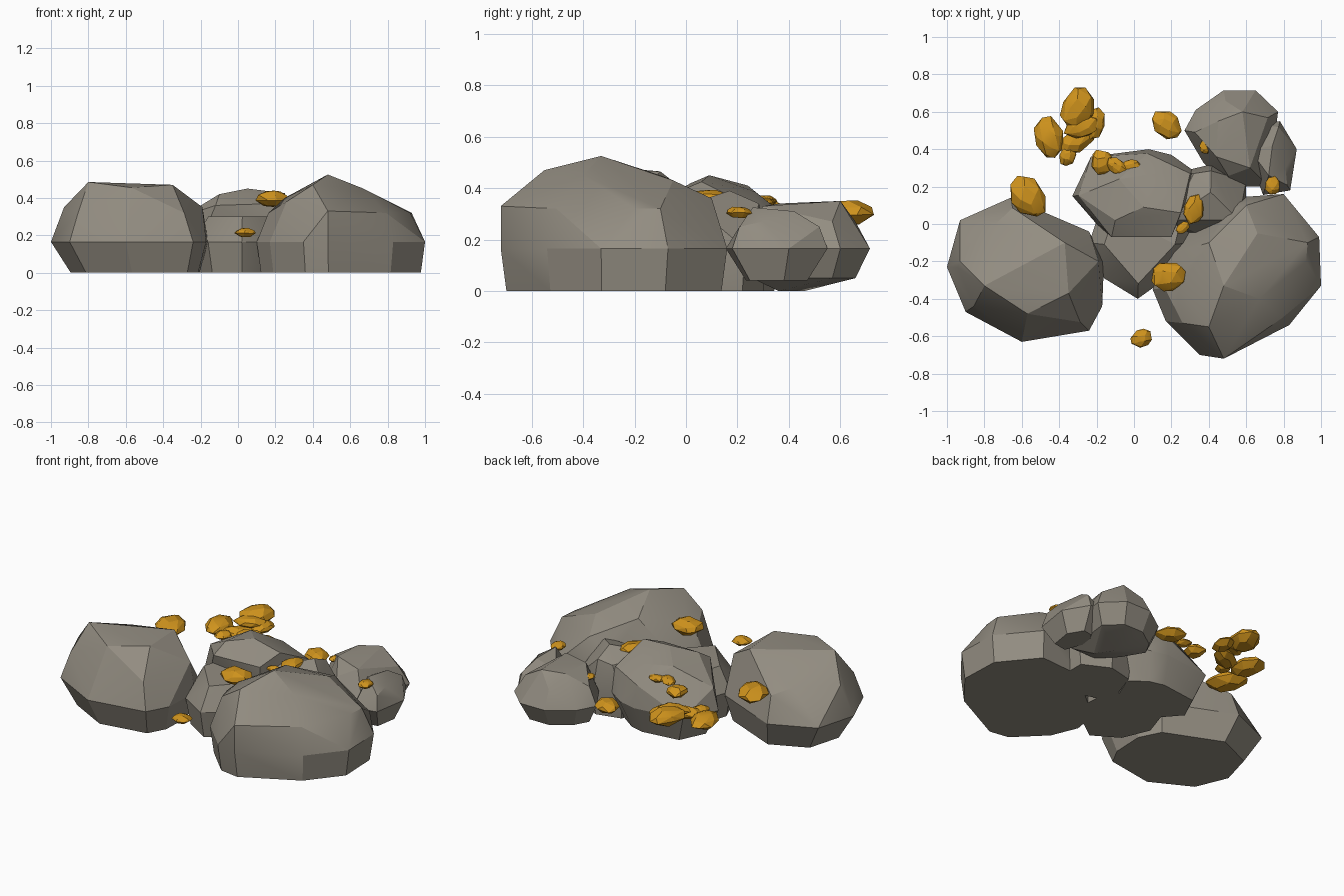
import bpy, bmesh, math, random
from mathutils import Matrix, Vector

if "Cube" in bpy.data.objects:
    bpy.data.objects.remove(bpy.data.objects["Cube"])

random.seed(4)


def material(name, rgb):
    m = bpy.data.materials.new(name)
    m.diffuse_color = (*rgb, 1)
    m.use_nodes = True
    m.node_tree.nodes["Principled BSDF"].inputs["Base Color"].default_value = m.diffuse_color
    return m


STONE = material("warm grey stone", (0.29, 0.265, 0.22))
GOLD = material("golden ore", (0.62, 0.29, 0.012))


def hull(name, points, mat, angle):
    """Faceted rock: convex hull of a point cloud."""
    bm = bmesh.new()
    for p in points:
        bm.verts.new(p)
    bmesh.ops.convex_hull(bm, input=bm.verts)
    loose = [v for v in bm.verts if not v.link_faces]
    bmesh.ops.delete(bm, geom=loose, context='VERTS')
    bmesh.ops.dissolve_limit(bm, angle_limit=math.radians(6), verts=bm.verts, edges=bm.edges)
    bmesh.ops.recalc_face_normals(bm, faces=bm.faces)
    me = bpy.data.meshes.new(name)
    bm.to_mesh(me)
    bm.free()
    me.materials.append(mat)
    ob = bpy.data.objects.new(name, me)
    bpy.context.collection.objects.link(ob)
    bpy.ops.object.select_all(action='DESELECT')
    ob.select_set(True)
    bpy.context.view_layer.objects.active = ob
    bpy.ops.object.shade_smooth_by_angle(angle=math.radians(angle))


def boulder(name, outline, crown, foot=.85, shoulder=.86, high=.32, low=0, shift=0):
    """Plan outline at mid height, shrunk to a foot and a shoulder, plus crown points.
    The shoulder ring keeps every other point, which gives larger facets."""
    xs, ys = zip(*outline)
    cx, cy = (min(xs) + max(xs)) / 2, (min(ys) + max(ys)) / 2
    pts = []
    for z, s, dx, step in ((low, foot, shift, 1), (.165, 1, 0, 1), (high, shoulder, 0, 2)):
        pts += [(cx + dx + (x - cx) * s, cy + (y - cy) * s, z) for x, y in outline[::step]]
    hull(name, pts + crown, STONE, 22)


# Left boulder, top sloping down to the back
boulder("left_boulder",
        [(-1, -.23), (-.93, .02), (-.66, .14), (-.24, -.04), (-.16, -.2),
         (-.17, -.44), (-.24, -.57), (-.6, -.63), (-.9, -.47)],
        [(-.8, -.33, .485), (-.57, -.48, .455), (-.35, -.37, .47), (-.37, -.1, .465),
         (-.74, .0, .36), (-.19, -.2, .35), (-.93, -.2, .35)], foot=.82, shift=.03)

# Right boulder, the tallest
boulder("right_boulder",
        [(.1, -.35), (.17, -.52), (.35, -.7), (.48, -.72), (.83, -.54),
         (1, -.33), (.99, -.07), (.8, .16), (.52, .14), (.13, -.18)],
        [(.48, -.33, .525), (.4, -.55, .47), (.67, -.4, .45), (.66, -.05, .43),
         (.4, -.1, .45), (.26, -.53, .38), (.25, -.35, .4), (.48, -.72, .33),
         (.92, -.2, .32), (.6, .1, .36)], foot=.95)

# Middle boulder, with a lower nose towards the front
boulder("middle_boulder",
        [(-.33, .15), (-.23, .36), (.08, .4), (.2, .37), (.34, .27), (.2, -.06), (-.2, 0)],
        [(-.1, .02, .42), (.05, .09, .45), (.25, .06, .425), (-.08, .24, .41),
         (.12, .27, .385), (-.12, -.07, .36), (.2, -.07, .37), (.3, .27, .32)],
        foot=.75, shoulder=.9, high=.3)
boulder("middle_front_boulder",
        [(-.24, -.1), (-.16, -.29), (.02, -.4), (.16, -.3), (.3, -.1), (.28, .14), (-.16, .14)],
        [], foot=.88, shoulder=.7, high=.3)

# Wedge filling the gap between the middle, right and back boulders
boulder("gap_boulder",
        [(.15, .0), (.25, .28), (.42, .32), (.6, .23), (.6, 0), (.4, -.08)],
        [(.41, .17, .39), (.32, .27, .32)], foot=.9, shoulder=.82, high=.34)

# Back boulder pair, tapering to a small foot
boulder("back_boulder",
        [(.27, .5), (.33, .61), (.48, .715), (.65, .715), (.77, .6), (.72, .2),
         (.5, .2), (.37, .33)],
        [(.53, .46, 0), (.6, .36, 0), (.44, .36, .34), (.45, .55, .34), (.58, .6, .35),
         (.62, .3, .33)], foot=.78, shoulder=.78, high=.27, low=.05)
boulder("back_side_boulder",
        [(.6, .4), (.68, .53), (.78, .55), (.87, .4), (.835, .18), (.69, .155)],
        [(.72, .26, .325), (.74, .42, .31), (.81, .3, .27)],
        foot=.6, shoulder=.84, high=.25, low=.04)


def nugget(name, x, y, z, length, width, turn):
    """Flattened ore nugget from jittered rings, long axis turned in plan."""
    basis = (Matrix.Translation((x, y, z)) @ Matrix.Rotation(math.radians(turn), 4, 'Z')
             @ Matrix.Diagonal((length, width, .5 * width, 1)))
    pts = []
    for h, r, n in ((-.95, .55, 5), (-.1, 1, 8), (.5, .88, 6), (1, .45, 4)):
        phase = random.uniform(0, 6)
        for k in range(n):
            a = phase + math.tau * (k + random.uniform(-.2, .2)) / n
            q = r * random.uniform(.93, 1.07)
            pts.append(basis @ Vector((q * math.cos(a), q * math.sin(a),
                                       h + random.uniform(-.12, .05))))
    hull(name, pts, GOLD, 15)


# Single ore nuggets around the boulders
nugget("front_nugget", .04, -.61, .215, .058, .048, 20)
nugget("right_top_nugget", .185, -.28, .395, .1, .084, 0)
nugget("right_side_nugget", .74, .205, .306, .053, .042, 90)
nugget("back_top_nugget", .38, .415, .29, .042, .03, 90)
nugget("gap_nugget", .32, .08, .365, .085, .055, 75)
nugget("gap_chip", .26, -.02, .36, .04, .03, 40)
nugget("left_nugget", -.57, .15, .345, .125, .088, 125)
nugget("back_nugget", .175, .53, .21, .092, .068, -35)

# Loose pile at the back left, then the trio on the middle boulder
for i, spec in enumerate([(-.455, .46, .26, .115, .08, 100), (-.3, .62, .305, .12, .09, 70),
                          (-.28, .52, .3, .1, .06, 15), (-.21, .54, .28, .085, .055, 80),
                          (-.3, .45, .26, .115, .06, 35), (-.355, .365, .26, .058, .045, 70)]):
    nugget(f"pile_nugget_{i + 1}", *spec)
for i, spec in enumerate([(-.17, .33, .315, .07, .062, 110), (-.09, .305, .35, .065, .042, -35),
                          (-.015, .31, .345, .052, .035, 10)]):
    nugget(f"middle_nugget_{i + 1}", *spec)
